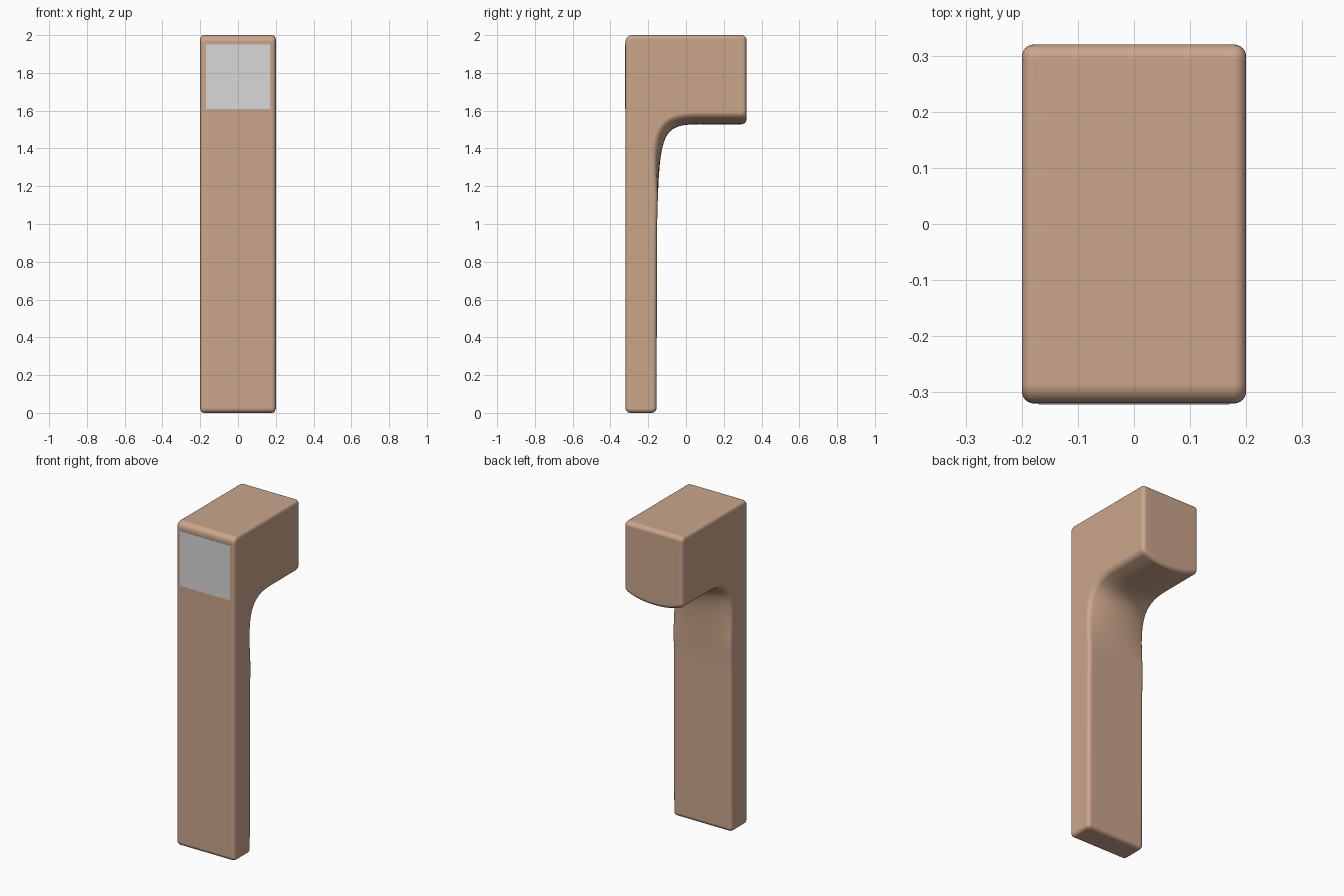
import bpy, bmesh, math
from mathutils import Vector
from mathutils.geometry import interpolate_bezier

cube = bpy.data.objects.get("Cube")
if cube:
    bpy.data.objects.remove(cube, do_unlink=True)

HALF = 0.2       # half width
EDGE = 0.022     # rounding of the long side edges
BULGE = 0.042    # extra crowning under the head


def material(name, rgb):
    m = bpy.data.materials.new(name)
    m.use_nodes = True
    m.diffuse_color = (*rgb, 1)
    bsdf = m.node_tree.nodes["Principled BSDF"]
    bsdf.inputs["Base Color"].default_value = (*rgb, 1)
    bsdf.inputs["Roughness"].default_value = 0.6
    return m


def add_object(name, bm, mat):
    bmesh.ops.recalc_face_normals(bm, faces=bm.faces)
    mesh = bpy.data.meshes.new(name)
    bm.to_mesh(mesh)
    bm.free()
    mesh.materials.append(mat)
    ob = bpy.data.objects.new(name, mesh)
    bpy.context.collection.objects.link(ob)
    return ob


def corner(y, z, r, start, extra=0.0, steps=6):
    """Rounded outline corner: (point, inward direction, crowning shift)."""
    sy = 1 if start in (-90, 0) else -1
    sz = 1 if start in (0, 90) else -1
    centre = Vector((y - sy * r, z - sz * r))
    out = []
    for i in range(steps + 1):
        a = math.radians(start + 90 * i / steps)
        d = Vector((math.cos(a), math.sin(a)))
        out.append((centre + d * r, -d, Vector((0, extra))))
    return out


def inner_sweep():
    """Back of the grip flowing up into the underside of the head."""
    pts = interpolate_bezier(Vector((-0.153, 1.0, 0)), Vector((-0.14, 1.51, 0)),
                             Vector((-0.13, 1.53, 0)), Vector((0.1, 1.528, 0)), 28)
    pts = [p.to_2d() for p in pts]
    out = []
    for i, p in enumerate(pts):
        t = (pts[min(i + 1, len(pts) - 1)] - pts[max(i - 1, 0)]).normalized()
        n = Vector((-t.y, t.x))
        w = min(max((p.y - 1.15) / 0.35, 0), 1)
        out.append((p, n, n * BULGE * w))
    return out


# side outline, counter-clockwise
outline = (corner(-0.32, 0, 0.026, 180) + corner(-0.156, 0, 0.026, -90)
           + inner_sweep() + corner(0.32, 1.528, 0.026, -90, BULGE)
           + corner(0.32, 2, 0.026, 0) + corner(-0.32, 2, 0.035, 90))

# slice positions across the width, denser at the rounded edges
half = [HALF - EDGE + EDGE * math.sin(math.pi / 2 * i / 6) for i in range(7)]
half = [HALF * f for f in (0.15, 0.3, 0.45, 0.6, 0.75)] + half
xs = [-x for x in reversed(half)] + [0] + half

# handle body lofted through the slices
bm = bmesh.new()
rings = []
for x in xs:
    k = max(0, (abs(x) - HALF + EDGE) / EDGE)
    inset = EDGE * (1 - math.sqrt(max(0, 1 - k * k)))
    crown = (abs(x) / HALF) ** 2.3
    ring = []
    for p, n, e in outline:
        q = p + n * inset + e * crown
        ring.append(bm.verts.new((x, q.x, q.y)))
    rings.append(ring)
count = len(outline)
for a, b in zip(rings, rings[1:]):
    for i in range(count):
        j = (i + 1) % count
        bm.faces.new((a[i], a[j], b[j], b[i]))
bm.faces.new(rings[0])
bm.faces.new(rings[-1])
body = add_object("handle_body", bm, material("warm tan", (0.60, 0.38, 0.26)))
bpy.context.view_layer.objects.active = body
body.select_set(True)
bpy.ops.object.shade_smooth_by_angle(angle=math.radians(40))
body.modifiers.new("weighted_normals", 'WEIGHTED_NORMAL').keep_sharp = True

# thin square plate on the front of the head
bm = bmesh.new()
bmesh.ops.create_cube(bm, size=1)
for v in bm.verts:
    v.co = Vector((v.co.x * 0.34, v.co.y * 0.004 - 0.32, v.co.z * 0.34 + 1.78))
add_object("front_plate", bm, material("light grey", (0.69, 0.69, 0.69)))
